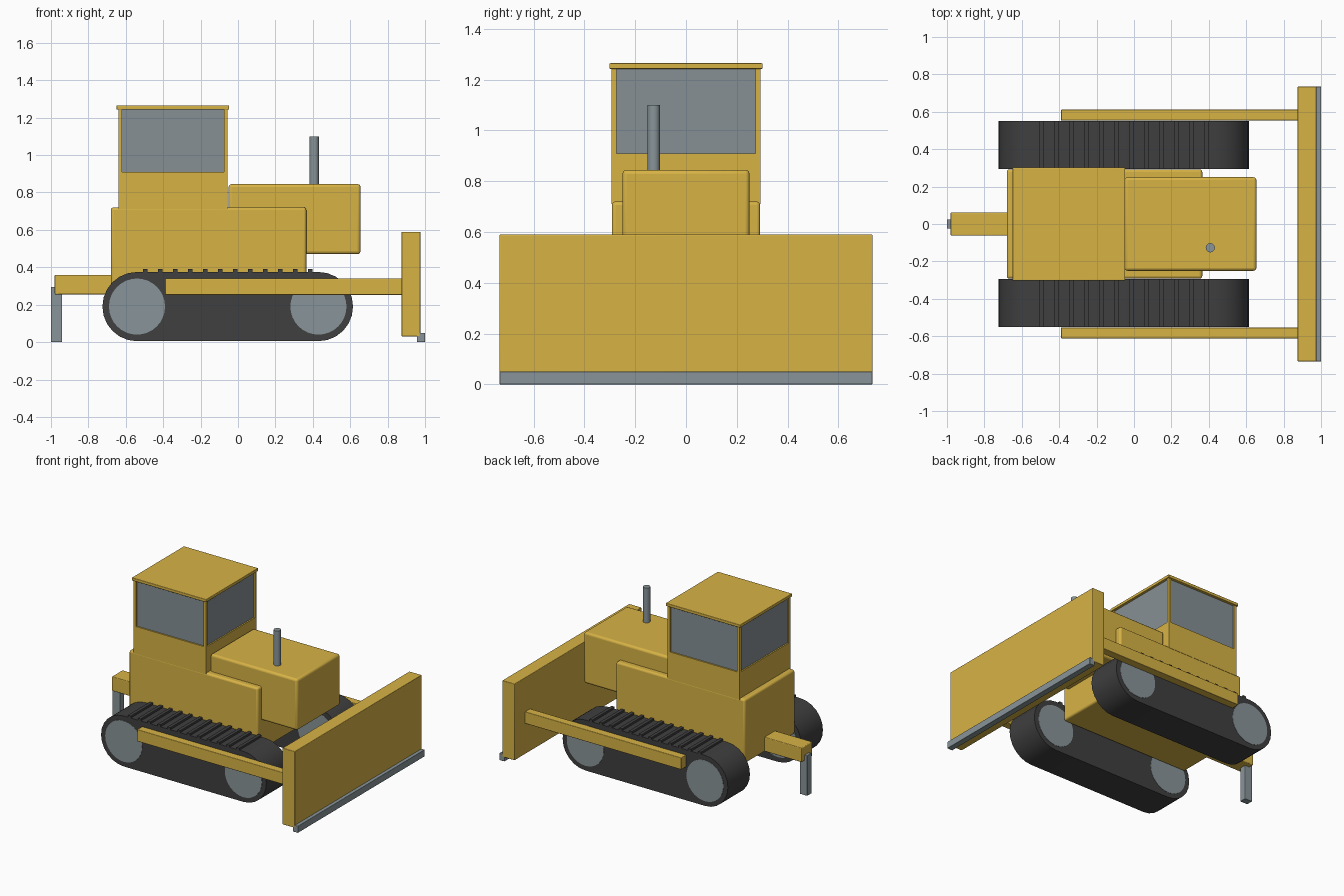
import bpy, bmesh, math

cube = bpy.data.objects.get("Cube")
if cube:
    bpy.data.objects.remove(cube, do_unlink=True)


def material(name, rgb):
    m = bpy.data.materials.new(name)
    m.use_nodes = True
    m.diffuse_color = (*rgb, 1)
    m.node_tree.nodes["Principled BSDF"].inputs["Base Color"].default_value = (*rgb, 1)
    return m


YELLOW = material("yellow paint", (0.68, 0.45, 0.06))
STEEL = material("grey steel", (0.25, 0.30, 0.32))
GLASS = material("grey glass", (0.24, 0.28, 0.30))
RUBBER = material("dark track", (0.05, 0.05, 0.05))


def finish(name, bm, mat, bevel=0.0, smooth=False):
    bmesh.ops.recalc_face_normals(bm, faces=bm.faces)
    mesh = bpy.data.meshes.new(name)
    bm.to_mesh(mesh)
    bm.free()
    mesh.materials.append(mat)
    ob = bpy.data.objects.new(name, mesh)
    bpy.context.collection.objects.link(ob)
    if bevel:
        mod = ob.modifiers.new("soft edges", 'BEVEL')
        mod.width = bevel
        mod.segments = 3
    if smooth or bevel:
        bpy.ops.object.select_all(action='DESELECT')
        ob.select_set(True)
        bpy.context.view_layer.objects.active = ob
        bpy.ops.object.shade_smooth_by_angle(angle=math.radians(35))
    return ob


def box(name, xs, ys, zs, mat, bevel=0.0):
    bm = bmesh.new()
    bmesh.ops.create_cube(bm, size=1)
    for v in bm.verts:
        v.co = [sum(r) / 2 + c * (r[1] - r[0]) for r, c in zip((xs, ys, zs), v.co)]
    return finish(name, bm, mat, bevel)


def cylinder(name, centre, radius, depth, axis, mat, sides):
    bm = bmesh.new()
    bmesh.ops.create_cone(bm, cap_ends=True, segments=sides,
                          radius1=radius, radius2=radius, depth=depth)
    ob = finish(name, bm, mat, smooth=True)
    ob.location = centre
    if axis == 'Y':
        ob.rotation_euler.x = math.pi / 2
    return ob


def belt(name, x_back, x_front, z, radius, y0, y1, steps=12):
    """Solid with a rounded-end outline, extruded along y."""
    bm = bmesh.new()
    outline = []
    for cx, start in ((x_front, -math.pi / 2), (x_back, math.pi / 2)):
        for i in range(steps + 1):
            a = start + math.pi * i / steps
            outline.append((cx + radius * math.cos(a), y0, z + radius * math.sin(a)))
    face = bm.faces.new([bm.verts.new(p) for p in outline])
    ext = bmesh.ops.extrude_face_region(bm, geom=[face])
    for v in ext["geom"]:
        if isinstance(v, bmesh.types.BMVert):
            v.co.y = y1
    return finish(name, bm, RUBBER, smooth=True)


# Hull and engine hood
box("hull", (-0.68, 0.365), (-0.292, 0.292), (0.25, 0.72), YELLOW, 0.014)
box("engine_hood", (-0.05, 0.655), (-0.25, 0.25), (0.47, 0.845), YELLOW, 0.016)
cylinder("exhaust_pipe", (0.408, -0.127, 0.96), 0.025, 0.28, 'Z', STEEL, 12)

# Cab: base, glazing, corner posts and roof
box("cab_base", (-0.64, -0.055), (-0.293, 0.293), (0.71, 0.91), YELLOW)
box("cab_glass", (-0.63, -0.065), (-0.283, 0.283), (0.91, 1.245), GLASS)
for x in (-0.64, -0.075):
    for y in (-0.293, 0.273):
        box("cab_post", (x, x + 0.02), (y, y + 0.02), (0.91, 1.245), YELLOW)
box("cab_roof", (-0.65, -0.047), (-0.302, 0.302), (1.243, 1.265), YELLOW, 0.004)

# Tracks, wheels and push arms on both sides
WHEELS = (-0.54, 0.43)
for side, s in (("left", 1), ("right", -1)):
    across = sorted((s * 0.295, s * 0.55))
    belt(side + "_track", *WHEELS, 0.19, 0.185, *across)
    for x in WHEELS:
        cylinder(side + "_wheel", (x, s * 0.4225, 0.19), 0.15, 0.259, 'Y', STEEL, 32)
    for i in range(12):
        x = -0.495 + 0.08 * i
        box(side + "_grouser", (x - 0.012, x + 0.012), across, (0.37, 0.39), RUBBER)
    box(side + "_push_arm", (-0.39, 0.88), sorted((s * 0.553, s * 0.612)),
        (0.253, 0.34), YELLOW, 0.004)

# Blade with its cutting edge
box("blade", (0.875, 0.975), (-0.735, 0.735), (0.03, 0.59), YELLOW, 0.004)
box("cutting_edge", (0.957, 1.0), (-0.735, 0.735), (0.0, 0.05), STEEL, 0.003)

# Rear ripper
box("ripper_beam", (-0.98, -0.67), (-0.062, 0.062), (0.255, 0.36), YELLOW, 0.005)
box("ripper_shank", (-1.0, -0.94), (-0.025, 0.025), (0.0, 0.295), STEEL, 0.003)
